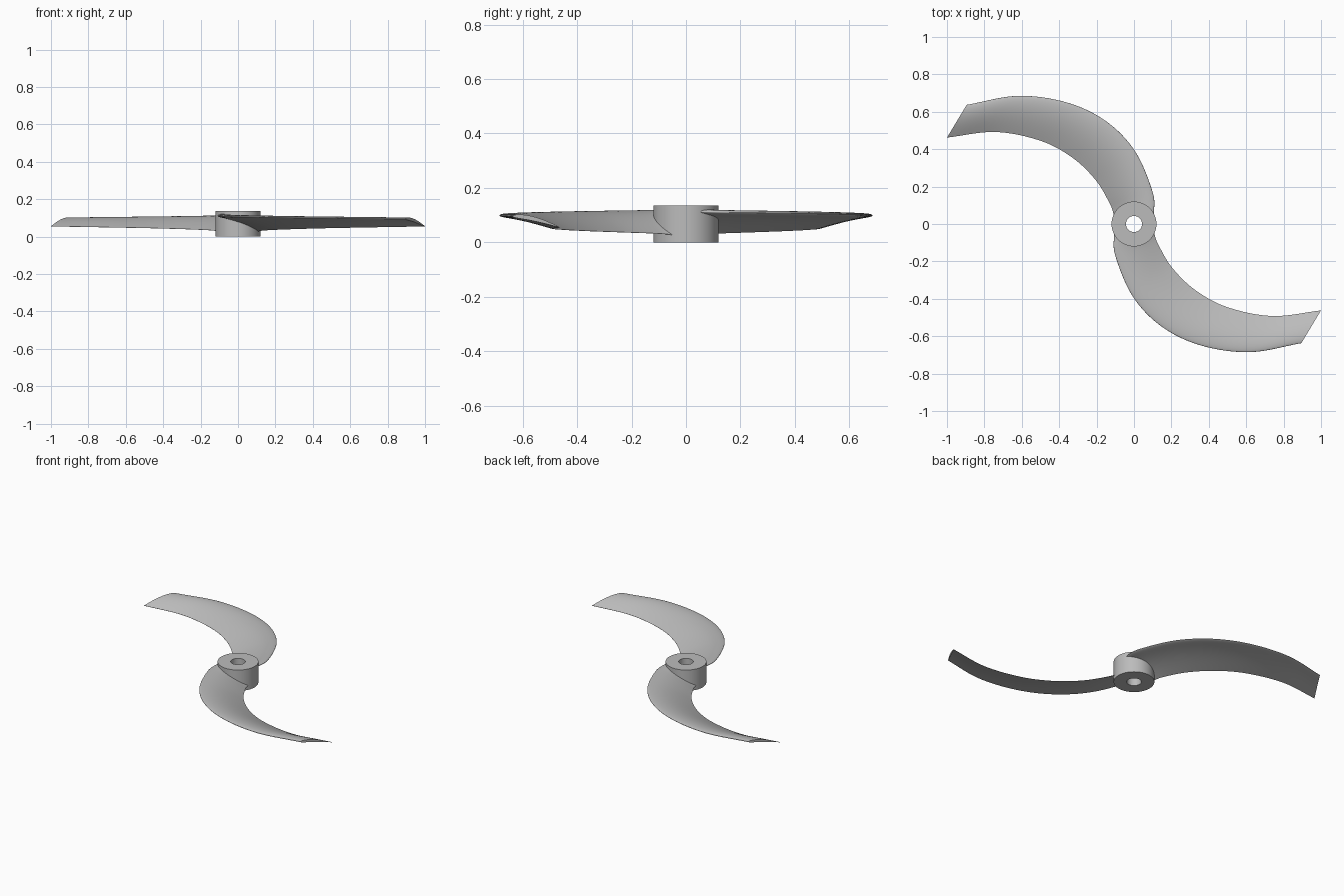
import bpy
import bmesh
from math import sin, cos, pi, sqrt
from mathutils import Vector

cube = bpy.data.objects.get("Cube")
if cube:
    bpy.data.objects.remove(cube, do_unlink=True)

grey = bpy.data.materials.new("light grey")
grey.use_nodes = True
grey.diffuse_color = (0.5, 0.5, 0.5, 1)
grey.node_tree.nodes["Principled BSDF"].inputs["Base Color"].default_value = (0.5, 0.5, 0.5, 1)


def finish(name, bm):
    """Turn a bmesh into a smooth-shaded object with sharp edges kept."""
    bmesh.ops.recalc_face_normals(bm, faces=bm.faces)
    mesh = bpy.data.meshes.new(name)
    bm.to_mesh(mesh)
    bm.free()
    mesh.materials.append(grey)
    obj = bpy.data.objects.new(name, mesh)
    bpy.context.collection.objects.link(obj)
    bpy.ops.object.select_all(action='DESELECT')
    obj.select_set(True)
    bpy.context.view_layer.objects.active = obj
    bpy.ops.object.shade_smooth_by_angle(angle=pi / 5)
    return obj


def bridge(bm, rings, closed=False):
    """Join neighbouring closed rings of vertices with quads."""
    pairs = list(zip(rings, rings[1:] + rings[:1])) if closed else list(zip(rings, rings[1:]))
    for a, b in pairs:
        n = len(a)
        for i in range(n):
            j = (i + 1) % n
            bm.faces.new((a[i], a[j], b[j], b[i]))


def spline(points, s):
    """Catmull-Rom curve through the points, s from 0 to 1."""
    p = [Vector(q) for q in points]
    p = [2 * p[0] - p[1]] + p + [2 * p[-1] - p[-2]]
    x = s * (len(points) - 1)
    i = min(int(x), len(points) - 2)
    t = x - i
    a, b, c, d = p[i:i + 4]
    return 0.5 * (2 * b + (c - a) * t + (2 * a - 5 * b + 4 * c - d) * t ** 2
                  + (3 * b - a - 3 * c + d) * t ** 3)


# Hub: a bored cylinder, its rectangular profile turned around the axis
HUB_R, BORE_R, HUB_H, SIDES = 0.12, 0.043, 0.136, 64
bm = bmesh.new()
rings = []
for r, z in ((BORE_R, 0), (HUB_R, 0), (HUB_R, HUB_H), (BORE_R, HUB_H)):
    rings.append([bm.verts.new((r * cos(2 * pi * k / SIDES), r * sin(2 * pi * k / SIDES), z))
                  for k in range(SIDES)])
bridge(bm, rings, closed=True)
finish("hub", bm)

# Blade outlines: swept convex leading edge and concave trailing edge
LEADING = [(-.107, -.05), (-.1, -.17), (-.005, -.39), (.15, -.55),
           (.36, -.65), (.62, -.685), (.895, -.637)]
TRAILING = [(.108, -.05), (.13, -.11), (.205, -.235), (.33, -.355),
            (.5, -.445), (.74, -.492), (1, -.462)]
STEPS, CHORD = 48, 20


def section(s):
    """Cambered airfoil loop across the blade at span fraction s."""
    lead, trail = spline(LEADING, s), spline(TRAILING, s)
    high = 0.113 - 0.017 * s
    low = 0.028 + 0.027 * s
    thick = 0.012 - 0.004 * s
    upper, lower = [], []
    for k in range(CHORD + 1):
        u = (k / CHORD) ** 2
        xy = lead.lerp(trail, u)
        mid = low + (high - low) * sin(pi / 2 * (1 - u))
        half = thick * 2.6 * sqrt(u) * (1 - u) + 0.0005
        upper.append((xy.x, xy.y, mid + half))
        lower.append((xy.x, xy.y, mid - half))
    return upper + lower[::-1]


# Two blades, the second turned half way round the hub
for name, turn in (("front_blade", 1), ("rear_blade", -1)):
    bm = bmesh.new()
    rings = [[bm.verts.new((turn * x, turn * y, z)) for x, y, z in section(i / STEPS)]
             for i in range(STEPS + 1)]
    bridge(bm, rings)
    bm.faces.new(rings[0])
    bm.faces.new(rings[-1])
    finish(name, bm)
